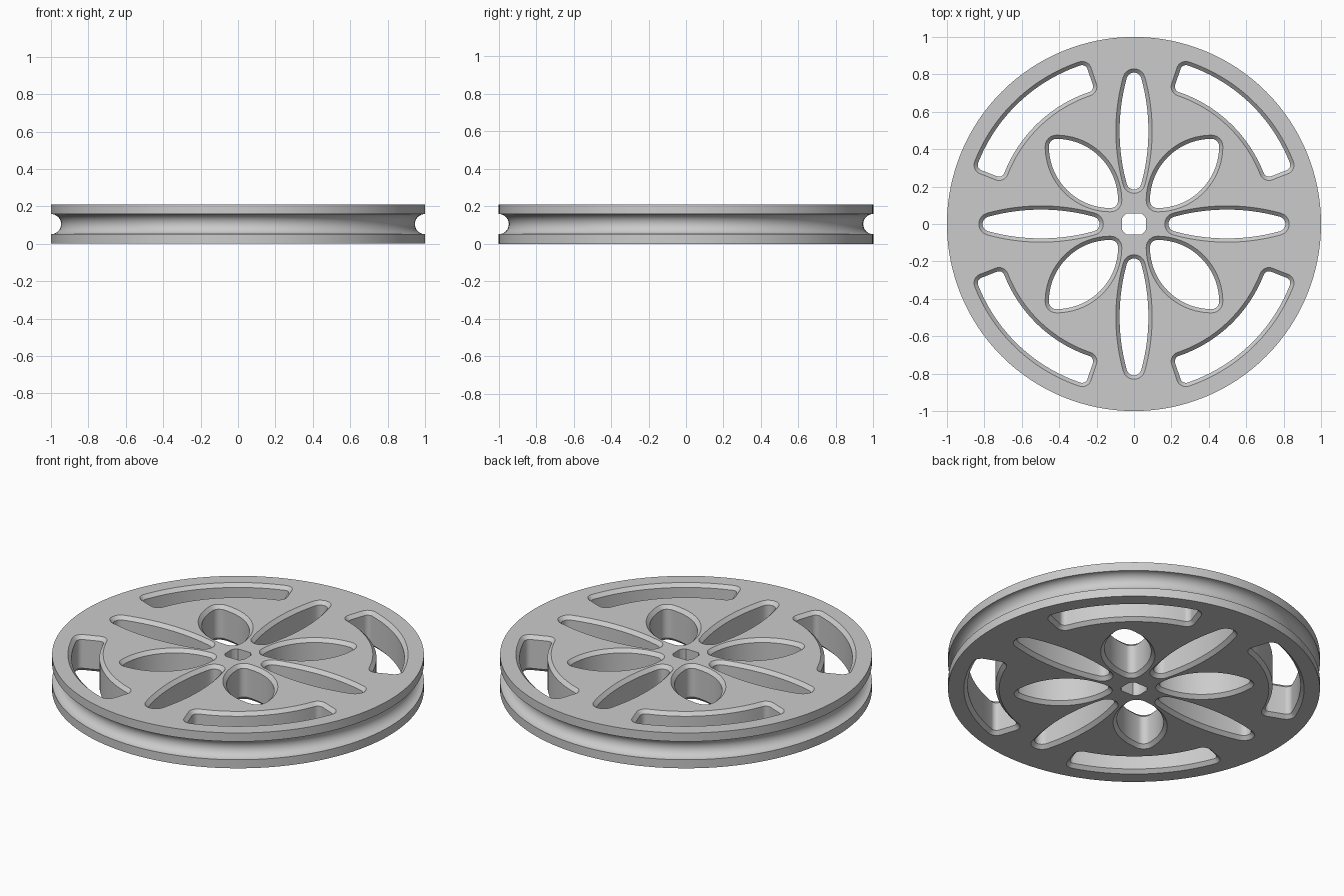
import bpy, bmesh
from math import sin, cos, pi, radians, atan

HEIGHT = 0.21
CHAMFER = 0.02
OVER = 0.005          # cutters poke out past both faces

if "Cube" in bpy.data.objects:
    bpy.data.objects.remove(bpy.data.objects["Cube"], do_unlink=True)

metal = bpy.data.materials.new("grey metal")
metal.use_nodes = True
grey = (0.6, 0.6, 0.6, 1)
metal.diffuse_color = grey
metal.node_tree.nodes["Principled BSDF"].inputs["Base Color"].default_value = grey


def polar(r, a):
    return (r * cos(a), r * sin(a))


def outline(arcs, grow=0, steps=24):
    """Chain of arcs (centre, radius, start, end), offset outwards by grow."""
    pts = []
    for (cx, cy), r, a0, a1 in arcs:
        n = steps if r else 8
        for i in range(n + 1):
            x, y = polar(r + grow, a0 + (a1 - a0) * i / n)
            pts.append((cx + x, cy + y))
    return pts


def loft(bm, sections):
    """Closed solid through a stack of (outline, z) sections."""
    rings = [[bm.verts.new((x, y, z)) for x, y in pts] for pts, z in sections]
    for low, high in zip(rings, rings[1:]):
        for i in range(len(low)):
            bm.faces.new((low[i - 1], low[i], high[i], high[i - 1]))
    bm.faces.new(rings[0][::-1])
    bm.faces.new(rings[-1])


def chamfered_hole(bm, arcs, r):
    """Through hole, r is the corner radius on the faces of the disc."""
    wide, narrow = outline(arcs, r + OVER), outline(arcs, r - CHAMFER)
    loft(bm, [(wide, -OVER), (narrow, CHAMFER),
              (narrow, HEIGHT - CHAMFER), (wide, HEIGHT + OVER)])


def petal(turn, near, far, t):
    """Lens along the direction turn; t is half the angle of each side arc."""
    mid, half = (near + far) / 2, (far - near) / 2
    radius = half / sin(t)
    drop = radius * cos(t)

    def place(u, v):
        return (u * cos(turn) - v * sin(turn), u * sin(turn) + v * cos(turn))

    q = pi / 2
    return [(place(mid, -drop), radius, turn + q - t, turn + q + t),
            (place(near, 0), 0, turn + q + t, turn + 3 * q - t),
            (place(mid, drop), radius, turn + 3 * q - t, turn + 3 * q + t),
            (place(far, 0), 0, turn - q + t, turn + q - t)]


def ring_slot(a0, a1, inner, outer):
    q = pi / 2
    return [((0, 0), outer, a0, a1),
            (polar(outer, a1), 0, a1, a1 + q),
            (polar(inner, a1), 0, a1 + q, a1 + pi),
            ((0, 0), -inner, a1 + pi, a0 + pi),
            (polar(inner, a0), 0, a0 + pi, a0 + 3 * q),
            (polar(outer, a0), 0, a0 + 3 * q, a0 + 2 * pi)]


def make_object(name, bm):
    bmesh.ops.remove_doubles(bm, verts=bm.verts, dist=1e-5)
    bmesh.ops.recalc_face_normals(bm, faces=bm.faces)
    mesh = bpy.data.meshes.new(name)
    bm.to_mesh(mesh)
    bm.free()
    mesh.materials.append(metal)
    obj = bpy.data.objects.new(name, mesh)
    bpy.context.collection.objects.link(obj)
    return obj


# Disc with a round groove in its rim
groove = 0.054
profile = [(1, 0)]
for i in range(17):
    a = pi * i / 16
    profile.append((1 - groove * sin(a), HEIGHT / 2 - groove * cos(a)))
profile.append((1, HEIGHT))
bm = bmesh.new()
loft(bm, [(outline([((0, 0), r, 0, 2 * pi)], steps=128)[:-1], z) for r, z in profile])
wheel = make_object("pulley_wheel", bm)

# Holes: four slim petals, four wide petals, four rim slots
bm = bmesh.new()
start, end = radians(21.4), radians(71.3)
for k in range(4):
    turn = k * pi / 2
    chamfered_hole(bm, petal(turn, 0.224, 0.77, 2 * atan(0.037 / 0.273)), 0.06)
    chamfered_hole(bm, petal(turn + pi / 4, 0.177, 0.587, pi / 4), 0.06)
for half_turn in (0, pi):
    for a0, a1 in ((start, end), (pi - end, pi - start)):
        chamfered_hole(bm, ring_slot(a0 + half_turn, a1 + half_turn, 0.775, 0.865), 0.05)

# Axle hole with four flats
a0, a1 = radians(25.5), radians(54.5)
bore = outline([((0, 0), 0.07, a, b) for a, b in
                ((a0, a1), (pi - a1, pi - a0), (pi + a0, pi + a1), (-a1, -a0))], steps=6)
loft(bm, [(bore, -OVER), (bore, HEIGHT + OVER)])
cutter = make_object("hole_cutter", bm)
cutter.hide_render = True

# Cut the holes and shade
cut = wheel.modifiers.new("holes", 'BOOLEAN')
cut.operation = 'DIFFERENCE'
cut.solver = 'EXACT'
cut.object = cutter
bpy.ops.object.select_all(action='DESELECT')
wheel.select_set(True)
bpy.context.view_layer.objects.active = wheel
bpy.ops.object.modifier_apply(modifier=cut.name)
bpy.data.objects.remove(cutter, do_unlink=True)
bpy.ops.object.shade_smooth_by_angle(angle=radians(30))
